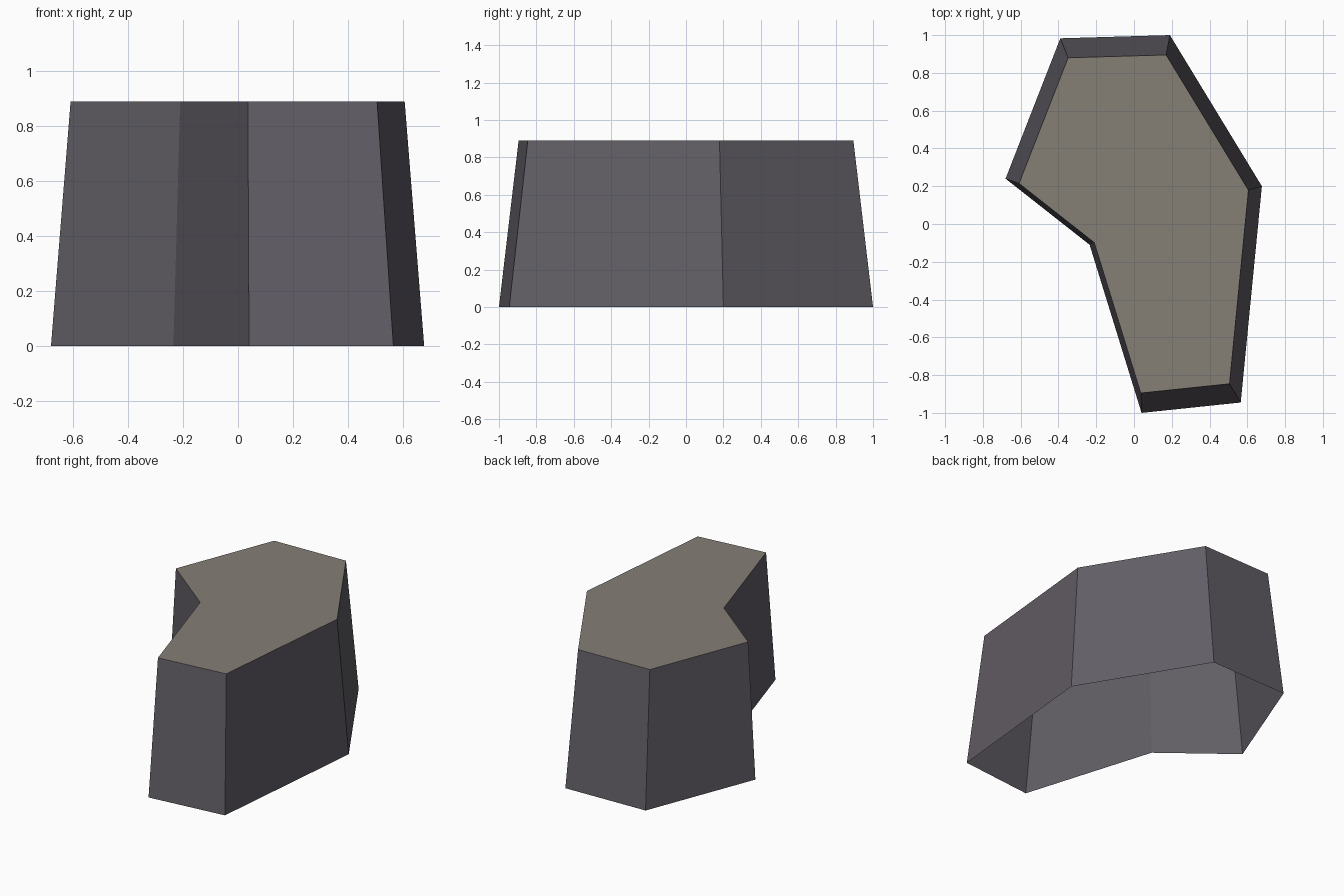
import bpy, bmesh

if "Cube" in bpy.data.objects:
    bpy.data.objects.remove(bpy.data.objects["Cube"])

HEIGHT = 0.89
TAPER = 0.895

# Ground outline, counter-clockwise seen from above
OUTLINE = [(-0.68, 0.24), (-0.235, -0.11), (0.04, -1.0), (0.565, -0.945),
           (0.677, 0.2), (0.19, 1.0), (-0.39, 0.983)]


def material(name, rgb):
    mat = bpy.data.materials.new(name)
    mat.diffuse_color = (*rgb, 1.0)
    mat.use_nodes = True
    mat.node_tree.nodes["Principled BSDF"].inputs["Base Color"].default_value = mat.diffuse_color
    return mat


# Tapered block: walls and roof, open underneath
bm = bmesh.new()
base = [bm.verts.new((x, y, 0)) for x, y in OUTLINE]
rim = [bm.verts.new((x * TAPER, y * TAPER, HEIGHT)) for x, y in OUTLINE]
count = len(OUTLINE)
for i in range(count):
    j = (i + 1) % count
    bm.faces.new((base[i], base[j], rim[j], rim[i]))
roof = bm.faces.new(rim)
roof.material_index = 1

mesh = bpy.data.meshes.new("tapered_block")
bm.to_mesh(mesh)
bm.free()
mesh.materials.append(material("dark purple grey walls", (0.122, 0.112, 0.132)))
mesh.materials.append(material("warm grey roof", (0.235, 0.215, 0.18)))
block = bpy.data.objects.new("tapered_block", mesh)
bpy.context.collection.objects.link(block)
